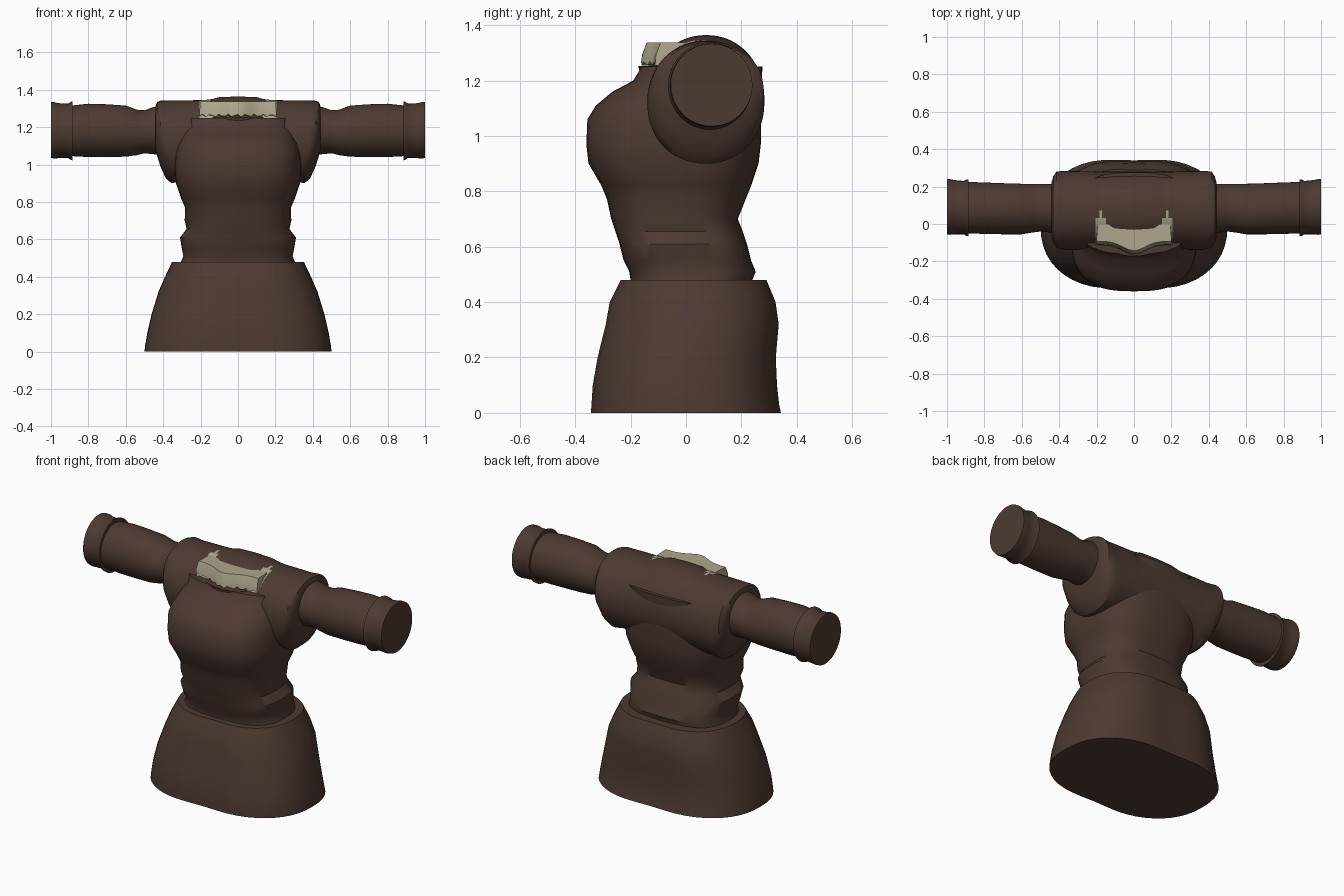
import bpy, bmesh, math


def material(name, rgb):
    m = bpy.data.materials.new(name)
    m.diffuse_color = (*rgb, 1)
    return m


BROWN = material("dark_brown_cloth", (0.075, 0.042, 0.032))
CREAM = material("pale_cream", (0.42, 0.38, 0.27))


def finish(name, bm, mats, angle=40):
    bmesh.ops.recalc_face_normals(bm, faces=bm.faces[:])
    me = bpy.data.meshes.new(name)
    bm.to_mesh(me)
    bm.free()
    for m in mats:
        me.materials.append(m)
    ob = bpy.data.objects.new(name, me)
    bpy.context.collection.objects.link(ob)
    bpy.context.view_layer.objects.active = ob
    ob.select_set(True)
    bpy.ops.object.shade_smooth_by_angle(angle=math.radians(angle))
    ob.select_set(False)
    return ob


def loft(name, sections, axis, power=2.0, n=48, dent=0.0, rule=None):
    """Sections are (position, a_min, a_max, b_min, b_max) along the z or x axis."""
    bm = bmesh.new()
    rings = []
    for t, a0, a1, b0, b1 in sections:
        ring = []
        for i in range(n):
            w = 2 * math.pi * i / n
            c, s = math.cos(w), math.sin(w)
            u = math.copysign(abs(c) ** (2 / power), c)
            v = math.copysign(abs(s) ** (2 / power), s)
            v *= 1 - dent * math.exp(-(u / 0.35) ** 2)
            a = (a0 + a1) / 2 + u * (a1 - a0) / 2
            b = (b0 + b1) / 2 + v * (b1 - b0) / 2
            ring.append(bm.verts.new((a, b, t) if axis == "z" else (t, a, b)))
        rings.append(ring)
    for r, q in zip(rings, rings[1:]):
        for i in range(n):
            j = (i + 1) % n
            bm.faces.new((r[i], r[j], q[j], q[i]))
    bm.faces.new(rings[0])
    bm.faces.new(rings[-1])
    if rule:
        for f in bm.faces:
            f.material_index = int(rule(f.calc_center_median()))
    return finish(name, bm, [BROWN, CREAM])


def upright(rows):
    return [(z, -hx, hx, y0, y1) for z, hx, y0, y1 in rows]


# Flared skirt with a soft dip in the middle of front and back
loft("skirt", upright([
    (0, .50, -.362, .362), (.03, .497, -.36, .355), (.10, .485, -.355, .347),
    (.20, .462, -.337, .342), (.32, .425, -.307, .352), (.40, .39, -.292, .34),
    (.48, .352, -.25, .305)]), "z", 2.4, dent=.06)

# Torso with creased waist and full chest
loft("torso", upright([
    (.45, .31, -.20, .235), (.48, .305, -.20, .24), (.51, .292, -.205, .252),
    (.55, .30, -.225, .235), (.61, .31, -.24, .22), (.655, .275, -.255, .205),
    (.70, .285, -.27, .187), (.77, .283, -.285, .215), (.82, .305, -.305, .235),
    (.90, .332, -.352, .262), (.97, .338, -.36, .27), (1.06, .335, -.356, .272),
    (1.11, .322, -.325, .272), (1.16, .302, -.265, .273), (1.20, .298, -.19, .274),
    (1.25, .312, -.16, .276)]), "z", 2.8)


# Shoulder yoke: one tube across the body, with pale skin tongues on its top
def tongue(c):
    edge = .07 - abs(abs(c.x) - .175) * 2.2
    return .125 < abs(c.x) < .205 and -.11 < c.y < edge and c.z > 1.2


half = [(.10, -.135, .28, .91, 1.36), (.13, -.135, .28, .91, 1.352),
        (.15, -.135, .28, .91, 1.348), (.17, -.135, .28, .91, 1.346),
        (.185, -.135, .28, .91, 1.345), (.205, -.135, .28, .91, 1.344),
        (.30, -.138, .282, .91, 1.343), (.355, -.14, .283, .90, 1.342),
        (.385, -.135, .283, .925, 1.342), (.415, -.125, .28, .99, 1.341),
        (.432, -.10, .255, 1.045, 1.335), (.44, -.07, .225, 1.07, 1.315)]
yoke = [(-s[0], *s[1:]) for s in reversed(half)] + [(0, -.135, .28, .91, 1.364)] + half
loft("shoulder_yoke", yoke, "x", 2.1, 72, rule=tongue)

# Sleeves and cuffs on both sides
sleeve = [(.38, -.05, .215, 1.05, 1.315), (.45, -.045, .215, 1.055, 1.308),
          (.50, -.04, .215, 1.06, 1.29), (.54, -.045, .215, 1.05, 1.293),
          (.60, -.055, .215, 1.042, 1.315), (.70, -.055, .218, 1.04, 1.322),
          (.80, -.053, .222, 1.04, 1.325), (.89, -.05, .225, 1.045, 1.315)]
cuff = [(.885, -.065, .238, 1.022, 1.338), (.895, -.065, .238, 1.025, 1.335),
        (.91, -.055, .23, 1.036, 1.325), (.96, -.055, .235, 1.034, 1.328),
        (.985, -.058, .24, 1.032, 1.334), (1.0, -.055, .24, 1.035, 1.333)]
for side, word in ((-1, "left"), (1, "right")):
    loft(word + "_sleeve", [(side * s[0], *s[1:]) for s in sleeve], "x", 2)
    loft(word + "_cuff", [(side * s[0], *s[1:]) for s in cuff], "x", 2)

# Pale neckline: block with a bulging front and a level top
bm = bmesh.new()
N = 24
rows = []
for i in range(N + 1):
    x = -.205 + .41 * i / N
    k = math.exp(-(x / .085) ** 2)
    y = -.112 - .05 * k
    jag = .008 * math.sin(i * 2.3)
    rows.append([bm.verts.new(p) for p in (
        (x, 0, 1.25), (x, y, 1.262 + jag), (x, y + .004, 1.295),
        (x * .98, y + .02, 1.337), (x * .95, 0, 1.337))])
for r, q in zip(rows, rows[1:]):
    for i in range(5):
        j = (i + 1) % 5
        bm.faces.new((r[i], r[j], q[j], q[i]))
bm.faces.new(rows[0])
bm.faces.new(rows[-1])
finish("neckline", bm, [CREAM])

# Dark lip under the neckline
loft("neckline_lip", [(1.235, -.14, .14, -.168, 0), (1.252, -.14, .14, -.172, 0)], "z", 2.2)
